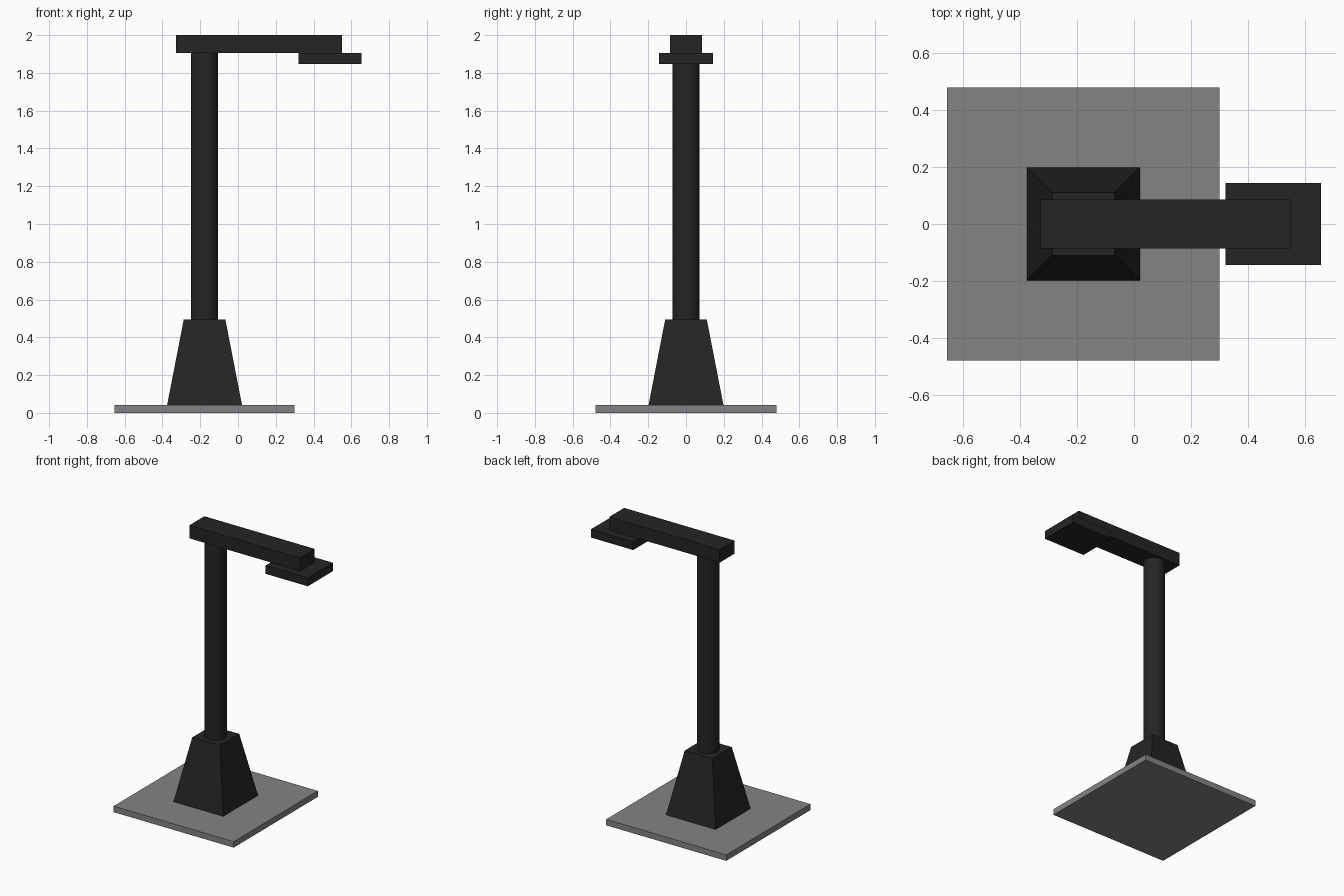
import bpy, bmesh, math
from mathutils import Matrix

if "Cube" in bpy.data.objects:
    bpy.data.objects.remove(bpy.data.objects["Cube"])


def material(name, rgb):
    m = bpy.data.materials.new(name)
    m.diffuse_color = (*rgb, 1)
    m.use_nodes = True
    m.node_tree.nodes["Principled BSDF"].inputs["Base Color"].default_value = m.diffuse_color
    return m


black = material("matte black", (0.018, 0.018, 0.018))
grey = material("concrete grey", (0.23, 0.23, 0.23))
POLE_X = -0.177


def add_object(name, bm, mat):
    mesh = bpy.data.meshes.new(name)
    bm.to_mesh(mesh)
    bm.free()
    mesh.materials.append(mat)
    ob = bpy.data.objects.new(name, mesh)
    bpy.context.collection.objects.link(ob)
    return ob


def box(name, x0, x1, half_y, z0, z1, mat, taper=1.0):
    """Box between limits; taper scales the top about its centre."""
    bm = bmesh.new()
    bmesh.ops.create_cube(bm, size=1)
    for v in bm.verts:
        k = taper if v.co.z > 0 else 1.0
        v.co.x = (x0 + x1) / 2 + v.co.x * (x1 - x0) * k
        v.co.y *= 2 * half_y * k
        v.co.z = z1 if v.co.z > 0 else z0
    return add_object(name, bm, mat)


# ground plate and tapered foot
box("base_plate", -0.655, 0.30, 0.478, 0.0, 0.043, grey)
box("tapered_foot", POLE_X - 0.198, POLE_X + 0.198, 0.198, 0.043, 0.495, black, taper=0.11 / 0.198)

# round pole
bm = bmesh.new()
bmesh.ops.create_cone(bm, cap_ends=True, segments=32, radius1=0.072, radius2=0.072,
                      depth=1.412, matrix=Matrix.Translation((POLE_X, 0, 0.495 + 0.706)))
pole = add_object("pole", bm, black)
bpy.context.view_layer.objects.active = pole
pole.select_set(True)
bpy.ops.object.shade_smooth_by_angle(angle=math.radians(35))

# overhanging arm and flat lamp head beneath its end
box("arm", -0.327, 0.551, 0.085, 1.906, 2.0, black)
box("lamp_head", 0.32, 0.655, 0.143, 1.846, 1.906, black)
